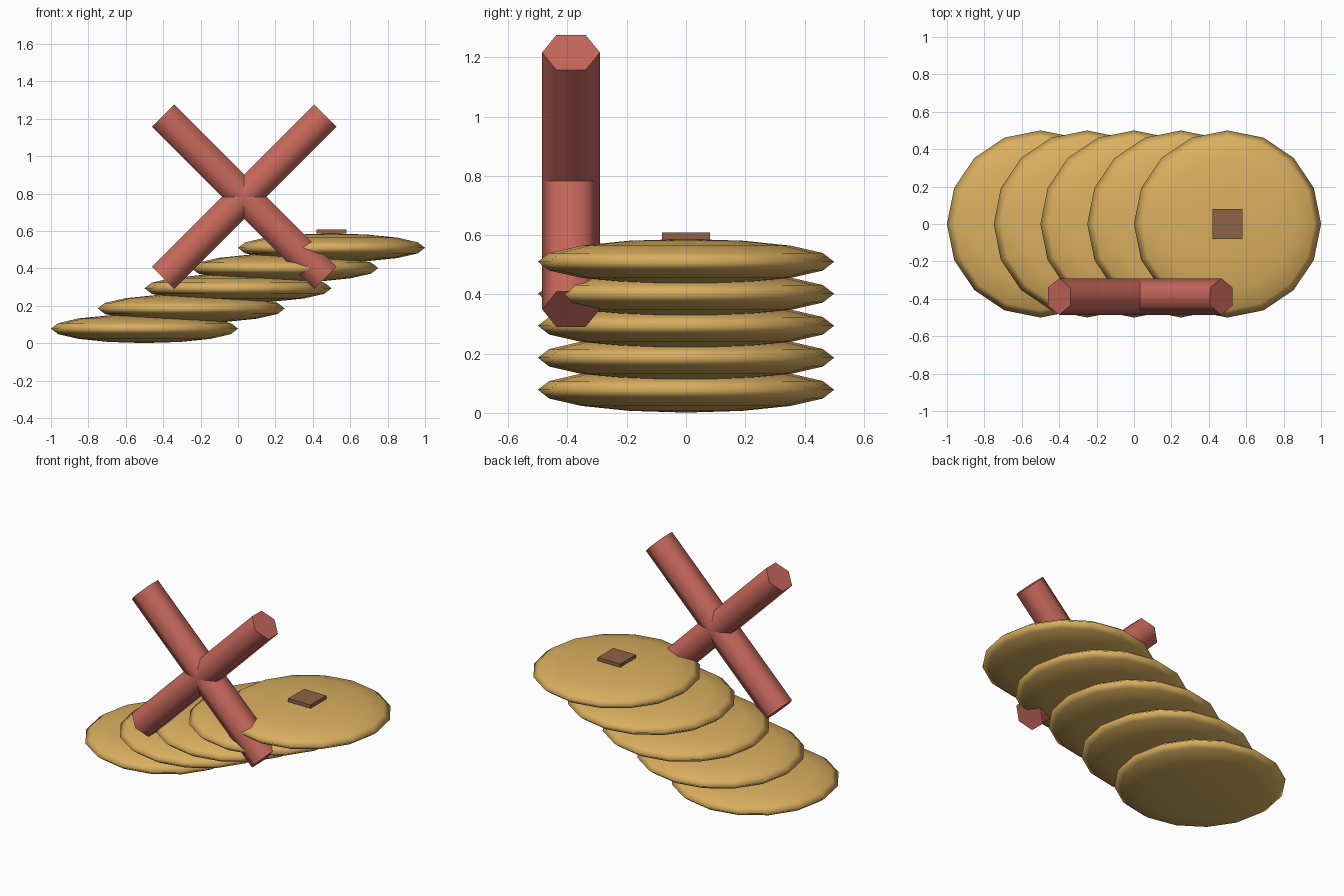
import bpy
import math

if "Cube" in bpy.data.objects:
    bpy.data.objects.remove(bpy.data.objects["Cube"])


def material(name, color):
    mat = bpy.data.materials.new(name)
    mat.diffuse_color = (*color, 1.0)
    mat.use_nodes = True
    mat.node_tree.nodes["Principled BSDF"].inputs["Base Color"].default_value = mat.diffuse_color
    return mat


GOLD = material("golden_brown", (0.70, 0.43, 0.115))
RED = material("sausage_red", (0.57, 0.138, 0.107))
BROWN = material("syrup_brown", (0.27, 0.125, 0.06))


def finish(name, mat, smooth_angle=None):
    obj = bpy.context.object
    obj.name = name
    obj.data.materials.append(mat)
    bpy.ops.object.transform_apply(location=False, rotation=False, scale=True)
    if smooth_angle is not None:
        bpy.ops.object.shade_smooth_by_angle(angle=math.radians(smooth_angle))
    return obj


# Five flattened pancakes, stepping up to the right
for i in range(5):
    bpy.ops.mesh.primitive_uv_sphere_add(
        segments=16, ring_count=8, radius=0.5,
        location=(-0.5 + 0.25 * i, 0, 0.078 + 0.108 * i))
    bpy.context.object.scale = (1, 1, 0.154)
    finish(f"pancake_{i + 1}", GOLD, 180)

# Square pat resting on the top pancake
bpy.ops.mesh.primitive_cube_add(size=1, location=(0.5, 0, 0.597))
bpy.context.object.scale = (0.162, 0.162, 0.022)
finish("butter_pat", BROWN)

# Two crossed six-sided sausages leaning in front
for name, tilt in (("sausage_right", 45), ("sausage_left", -45)):
    bpy.ops.mesh.primitive_cylinder_add(
        vertices=6, radius=0.0975, depth=1.226,
        location=(0.033, -0.388, 0.783),
        rotation=(0, math.radians(tilt), 0))
    finish(name, RED, 70)
